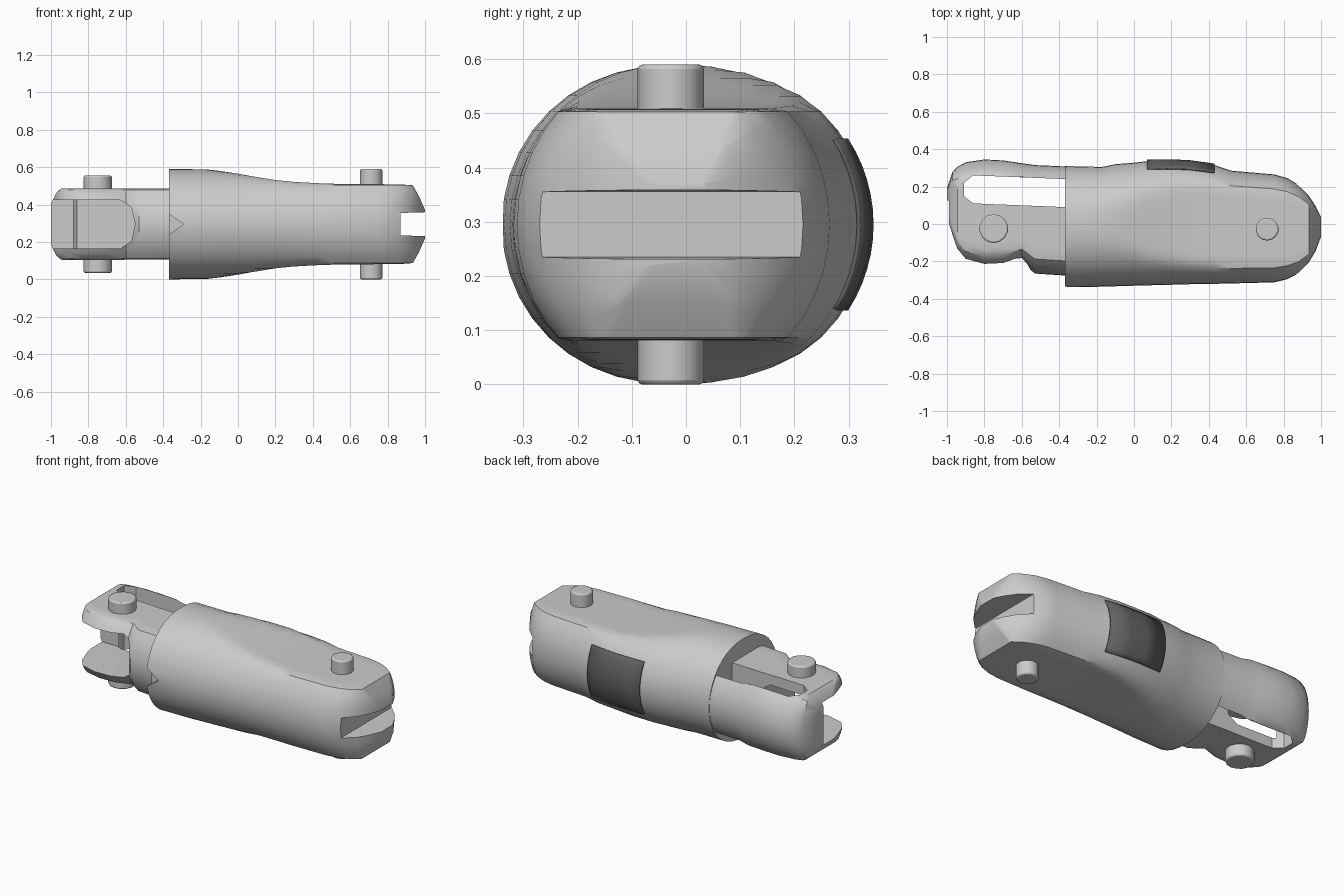
import bpy, bmesh, math

if "Cube" in bpy.data.objects:
    bpy.data.objects.remove(bpy.data.objects["Cube"])

CZ = 0.295   # height of the long axis
N = 40       # points round each cross-section


def make_object(name, bm):
    bmesh.ops.recalc_face_normals(bm, faces=bm.faces)
    me = bpy.data.meshes.new(name)
    bm.to_mesh(me)
    bm.free()
    ob = bpy.data.objects.new(name, me)
    bpy.context.collection.objects.link(ob)
    return ob


def section_point(row, a, H, grow=0.0):
    # ellipse in y/z, cut flat at +-h
    x, y0, y1, h = row
    c, w = (y0 + y1) / 2, (y1 - y0) / 2 + grow
    ca = math.cos(a)
    y = c + w * math.copysign(abs(ca) ** 0.9, ca)
    return (x, y, CZ + max(-h, min(h, H * math.sin(a))))


def loft(name, rows, H):
    bm = bmesh.new()
    rings = [[bm.verts.new(section_point(r, 2 * math.pi * i / N, H)) for i in range(N)] for r in rows]
    for a, b in zip(rings, rings[1:]):
        for i in range(N):
            j = (i + 1) % N
            bm.faces.new((a[i], a[j], b[j], b[i]))
    bm.faces.new(rings[0])
    bm.faces.new(rings[-1])
    return make_object(name, bm)


def cut(target, pts, lo, hi, axis):
    # subtract a prism: points are (x, y) for axis z, (x, z offset) for axis y
    bm = bmesh.new()
    ends = []
    for t in (lo, hi):
        ends.append([bm.verts.new((p, q, t) if axis == 'z' else (p, t, CZ + q)) for p, q in pts])
    n = len(pts)
    for i in range(n):
        j = (i + 1) % n
        bm.faces.new((ends[0][i], ends[0][j], ends[1][j], ends[1][i]))
    for e in ends:
        bm.faces.new(e)
    cutter = make_object("cutter", bm)
    cutter.hide_render = True
    mod = target.modifiers.new("cut", 'BOOLEAN')
    mod.operation = 'DIFFERENCE'
    mod.solver = 'EXACT'
    mod.object = cutter
    bpy.context.view_layer.objects.active = target
    bpy.ops.object.modifier_apply(modifier=mod.name)
    bpy.data.objects.remove(cutter)


def smooth(ob, deg=35):
    bpy.ops.object.select_all(action='DESELECT')
    ob.select_set(True)
    bpy.context.view_layer.objects.active = ob
    bpy.ops.object.shade_smooth_by_angle(angle=math.radians(deg))


# main sleeve: rows of x, front y, back y, half height
sleeve_rows = [
    (-0.37, -0.34, 0.31, 0.295), (-0.17, -0.335, 0.305, 0.293), (-0.10, -0.333, 0.32, 0.285),
    (0.0, -0.33, 0.328, 0.27), (0.07, -0.328, 0.336, 0.257), (0.2, -0.325, 0.338, 0.236),
    (0.3, -0.322, 0.333, 0.226), (0.43, -0.32, 0.315, 0.219), (0.52, -0.318, 0.285, 0.216),
    (0.75, -0.312, 0.265, 0.214), (0.82, -0.295, 0.245, 0.213), (0.88, -0.265, 0.21, 0.212),
    (0.935, -0.21, 0.155, 0.208), (0.97, -0.15, 0.10, 0.145), (1.0, -0.07, 0.04, 0.075)]
sleeve = loft("sleeve", sleeve_rows, 0.295)
cut(sleeve, [(1.1, -0.067), (1.1, 0.067), (0.87, 0.06), (0.87, -0.06)], -0.5, 0.5, 'y')   # end slot
cut(sleeve, [(-0.42, -0.09), (-0.42, 0.09), (-0.29, 0)], -0.45, -0.29, 'y')               # front notch
smooth(sleeve)

# forked end with back wall
fork = loft("fork_end", [
    (-1.0, 0.02, 0.19, 0.11), (-0.97, -0.08, 0.28, 0.17), (-0.945, -0.16, 0.305, 0.19),
    (-0.9, -0.22, 0.33, 0.192), (-0.8, -0.25, 0.345, 0.192), (-0.7, -0.245, 0.34, 0.192),
    (-0.6, -0.205, 0.325, 0.19), (-0.53, -0.265, 0.315, 0.19), (-0.3, -0.28, 0.305, 0.19)], 0.26)
cut(fork, [(-0.91, 0.15), (-0.86, 0.11), (-0.36, 0.09), (-0.36, 0.24), (-0.86, 0.26), (-0.91, 0.22)],
    -0.2, 0.8, 'z')
cut(fork, [(-1.1, -0.13), (-0.63, -0.13), (-0.57, -0.09), (-0.55, 0), (-0.57, 0.09), (-0.63, 0.13), (-1.1, 0.13)],
    -0.5, 0.125, 'y')
smooth(fork)

# hinge pins, one stud above and one below at each end
for label, x, y, r, inner, outer in (("fork", -0.75, -0.025, 0.077, 0.14, 0.26),
                                     ("tip", 0.712, -0.028, 0.061, 0.17, 0.295)):
    for side, s in (("top", 1), ("bottom", -1)):
        bpy.ops.mesh.primitive_cylinder_add(vertices=14, radius=r, depth=outer - inner,
                                            location=(x, y, CZ + s * (inner + outer) / 2))
        pin = bpy.context.object
        pin.name = f"{label}_pin_{side}"
        bev = pin.modifiers.new("edge", 'BEVEL')
        bev.width = 0.008
        bev.segments = 2
        smooth(pin)

# dark pad on the back, following the sleeve surface
bm = bmesh.new()
grid = []
for row in sleeve_rows[4:8]:
    grid.append([bm.verts.new(section_point(row, math.radians(-32 + 64 * i / 12), 0.295, 0.004)) for i in range(13)])
for a, b in zip(grid, grid[1:]):
    for i in range(12):
        bm.faces.new((a[i], b[i], b[i + 1], a[i + 1]))
pad = make_object("back_pad", bm)
solid = pad.modifiers.new("thickness", 'SOLIDIFY')
solid.thickness = 0.008
solid.offset = 0
mat = bpy.data.materials.new("dark_grey")
mat.diffuse_color = (0.12, 0.12, 0.12, 1)
mat.use_nodes = True
mat.node_tree.nodes["Principled BSDF"].inputs["Base Color"].default_value = mat.diffuse_color
pad.data.materials.append(mat)
smooth(pad)
